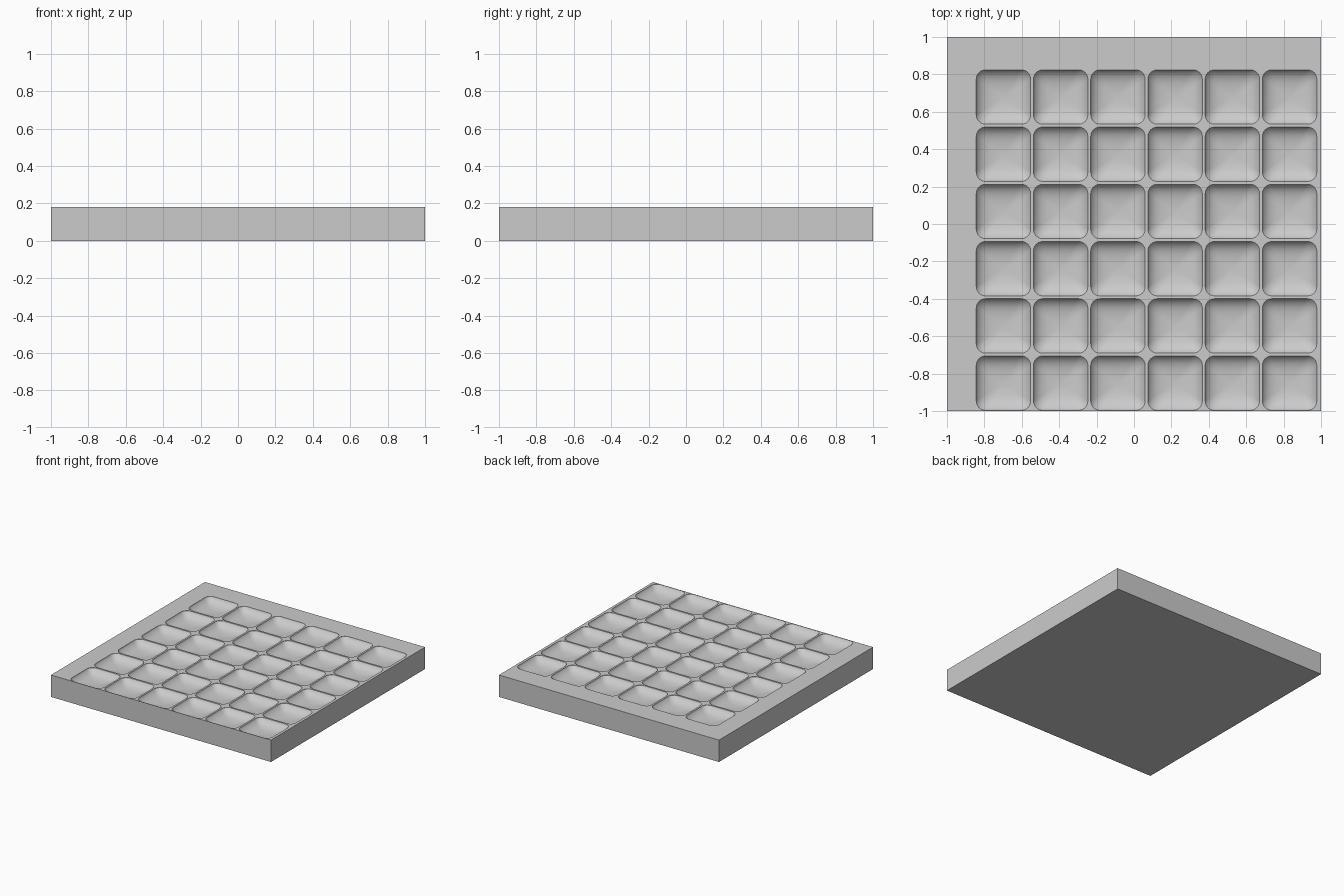
import bpy, bmesh, math

if "Cube" in bpy.data.objects:
    bpy.data.objects.remove(bpy.data.objects["Cube"])

TOP = 0.18            # slab height
PITCH = 0.306         # spacing between wells
HALF = 0.1455         # half width of a well opening
X0, Y0 = -0.698, 0.679  # centre of the back left well
# (inset from the rim, depth below the top, corner radius)
PROFILE = [(0.0, -0.02, 0.05), (0.0, 0.002, 0.05), (0.008, 0.014, 0.048),
           (0.022, 0.028, 0.044), (0.042, 0.040, 0.036),
           (0.07, 0.048, 0.028), (0.105, 0.053, 0.018)]
FLOOR = 0.055         # depth at the middle of a well
CORNER_STEPS = 6

grey = bpy.data.materials.new("light grey")
grey.diffuse_color = (0.6, 0.6, 0.6, 1)
grey.use_nodes = True
grey.node_tree.nodes["Principled BSDF"].inputs["Base Color"].default_value = grey.diffuse_color


def rounded_square(h, r):
    """Outline points of a rounded square, counter-clockwise."""
    pts = []
    for k, (sx, sy) in enumerate([(1, 1), (-1, 1), (-1, -1), (1, -1)]):
        for i in range(CORNER_STEPS + 1):
            a = math.pi / 2 * (k + i / CORNER_STEPS)
            pts.append((sx * (h - r) + r * math.cos(a),
                        sy * (h - r) + r * math.sin(a)))
    return pts


def add_well(bm, cx, cy):
    """Closed bowl-shaped solid, lofted down from the rim."""
    rings = [[bm.verts.new((cx + x, cy + y, TOP - d))
              for x, y in rounded_square(HALF - inset, r)]
             for inset, d, r in PROFILE]
    n = len(rings[0])
    bm.faces.new(rings[0])
    for a, b in zip(rings, rings[1:]):
        for i in range(n):
            j = (i + 1) % n
            bm.faces.new((a[i], b[i], b[j], a[j]))
    centre = bm.verts.new((cx, cy, TOP - FLOOR))
    for i in range(n):
        bm.faces.new((rings[-1][i], centre, rings[-1][(i + 1) % n]))


def make_object(name, bm):
    bmesh.ops.recalc_face_normals(bm, faces=bm.faces)
    mesh = bpy.data.meshes.new(name)
    bm.to_mesh(mesh)
    bm.free()
    mesh.materials.append(grey)
    obj = bpy.data.objects.new(name, mesh)
    bpy.context.collection.objects.link(obj)
    return obj


# Square slab
bm = bmesh.new()
bmesh.ops.create_cube(bm, size=1)
bmesh.ops.scale(bm, vec=(2, 2, TOP), verts=bm.verts)
bmesh.ops.translate(bm, vec=(0, 0, TOP / 2), verts=bm.verts)
tray = make_object("tray", bm)

# Six by six wells, offset to leave a margin at the left and back
bm = bmesh.new()
for row in range(6):
    for col in range(6):
        add_well(bm, X0 + col * PITCH, Y0 - row * PITCH)
cutter = make_object("well_cutter", bm)
cutter.hide_render = True

# Carve the wells, then drop the cutter
carve = tray.modifiers.new("wells", 'BOOLEAN')
carve.operation = 'DIFFERENCE'
carve.solver = 'EXACT'
carve.object = cutter
bpy.context.view_layer.objects.active = tray
tray.select_set(True)
bpy.ops.object.modifier_apply(modifier=carve.name)
bpy.data.objects.remove(cutter, do_unlink=True)

# Smooth bowls with sharp rims
bpy.ops.object.shade_smooth_by_angle(angle=math.radians(35))
